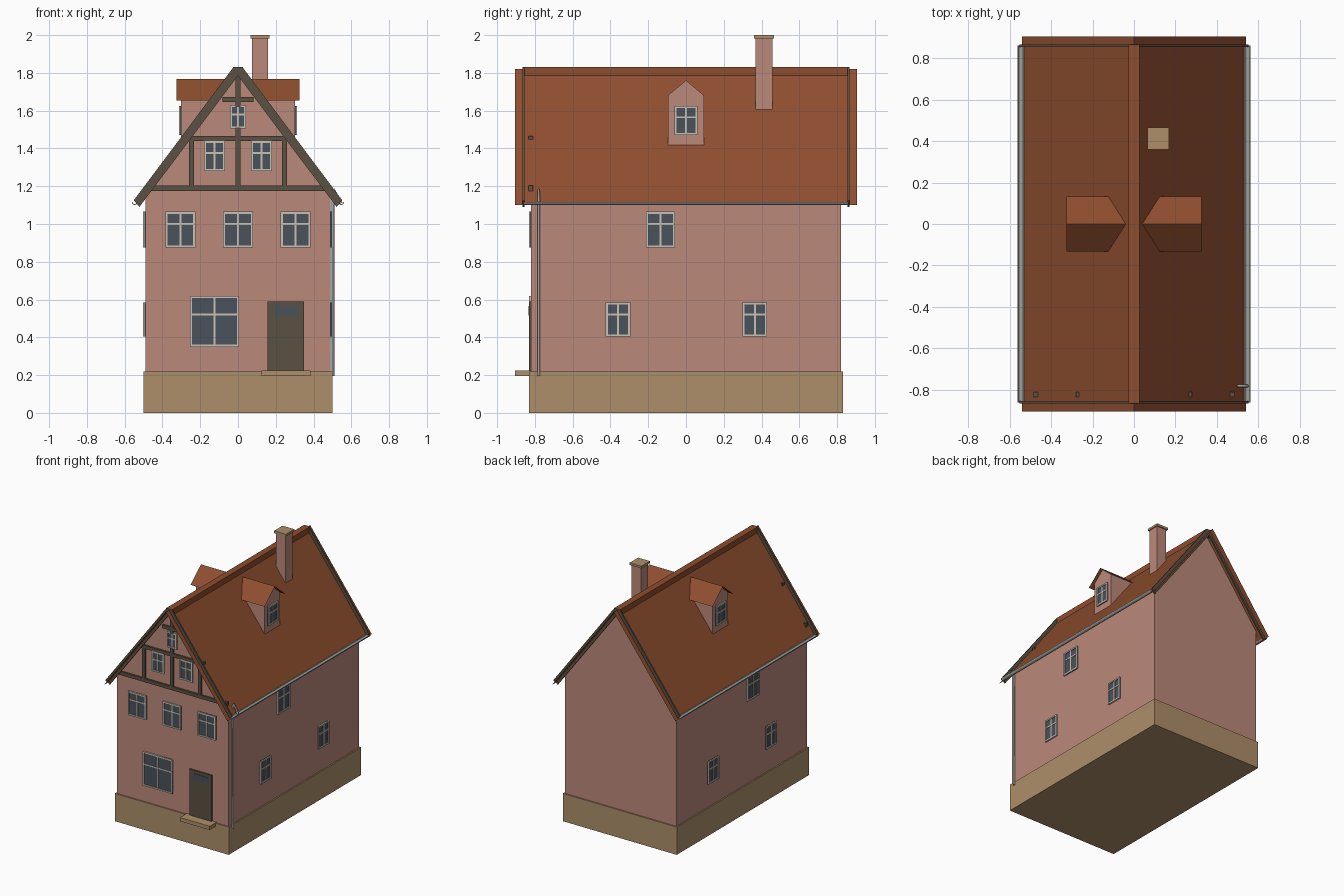
import bpy, bmesh, math
from mathutils import Matrix, Vector

if "Cube" in bpy.data.objects:
    bpy.data.objects.remove(bpy.data.objects["Cube"])


def material(name, rgb):
    m = bpy.data.materials.new(name)
    m.diffuse_color = (*rgb, 1)
    m.use_nodes = True
    m.node_tree.nodes["Principled BSDF"].inputs["Base Color"].default_value = m.diffuse_color
    return m


PLASTER = material("plaster", (0.50, 0.25, 0.195))
STONE = material("stone", (0.42, 0.275, 0.145))
TILE = material("tile", (0.27, 0.075, 0.028))
TIMBER = material("timber", (0.105, 0.082, 0.054))
GLASS = material("glass", (0.067, 0.084, 0.107))
FRAME = material("frame", (0.58, 0.54, 0.46))
ZINC = material("zinc", (0.36, 0.36, 0.35))

APEX, SLOPE = 1.82, 4 / 3


def roof_z(x):
    return APEX - SLOPE * abs(x)


def finish(name, bm, mats):
    me = bpy.data.meshes.new(name)
    bm.to_mesh(me)
    bm.free()
    for m in mats:
        me.materials.append(m)
    ob = bpy.data.objects.new(name, me)
    bpy.context.collection.objects.link(ob)
    return ob


def boxes(name, parts, mats):
    """parts: (low corner, high corner, material index)"""
    bm = bmesh.new()
    for lo, hi, mi in parts:
        a = Vector([min(p) for p in zip(lo, hi)])
        b = Vector([max(p) for p in zip(lo, hi)])
        mat = Matrix.Translation((a + b) / 2) @ Matrix.Diagonal((*(b - a), 1))
        old = set(bm.faces)
        bmesh.ops.create_cube(bm, size=1, matrix=mat)
        for f in set(bm.faces) - old:
            f.material_index = mi
    return finish(name, bm, mats)


def prism(name, profile, axis, a, b, mat, solid=True):
    """extrude a 2D profile along x (profile y,z) or y (profile x,z)"""
    def pt(p, t):
        return (t, p[0], p[1]) if axis == "x" else (p[0], t, p[1])
    bm = bmesh.new()
    A = [bm.verts.new(pt(p, a)) for p in profile]
    B = [bm.verts.new(pt(p, b)) for p in profile]
    n = len(profile)
    for i in range(n if solid else n - 1):
        j = (i + 1) % n
        bm.faces.new((A[i], A[j], B[j], B[i]))
    if solid:
        bm.faces.new(A)
        bm.faces.new(B)
        bmesh.ops.recalc_face_normals(bm, faces=bm.faces)
    return finish(name, bm, [mat])


def window(name, place, u, w, z0, z1, bar, depth=0.012):
    """framed four-pane window; place(u, d, z) maps onto a wall"""
    l, r, t = u - w / 2, u + w / 2, 0.011
    parts = [((l, r), (z0, z1), 0.5, 1)]
    parts += [((a, a + t), (z0, z1), 1, 0) for a in (l, r - t)]
    parts += [((l, r), (a, a + t), 1, 0) for a in (z0, z1 - t)]
    parts += [((u - 0.005, u + 0.005), (z0, z1), 0.8, 0),
              ((l, r), (bar - 0.005, bar + 0.005), 0.8, 0)]
    boxes(name, [(place(us[0], -0.01, zs[0]), place(us[1], depth * d, zs[1]), m)
                 for us, zs, d, m in parts], [FRAME, GLASS])


def front(u, d, z):
    return (u, -0.82 - d, z)


# Plinth, walls, step and door
boxes("plinth", [((-0.5, -0.83, 0), (0.5, 0.83, 0.22), 0)], [STONE])
e = roof_z(0.49) - 0.006
prism("walls", [(-0.49, 0.22), (0.49, 0.22), (0.49, e), (0, APEX - 0.006), (-0.49, e)],
      "y", -0.82, 0.82, PLASTER)
boxes("door_step", [((0.125, -0.905, 0.195), (0.385, -0.82, 0.225), 0)], [STONE])
boxes("door", [(front(0.155, -0.01, 0.22), front(0.35, 0.012, 0.59), 0),
               (front(0.19, 0, 0.515), front(0.32, 0.015, 0.565), 1)], [TIMBER, GLASS])

# Front windows
window("shop_window", front, -0.125, 0.26, 0.35, 0.62, 0.52)
for i, x in enumerate((-0.305, 0, 0.305)):
    window(f"upper_window_{i}", front, x, 0.158, 0.875, 1.065, 1.0)
for i, x in enumerate((-0.125, 0.125)):
    window(f"gable_window_{i}", front, x, 0.112, 1.28, 1.44, 1.375)
window("attic_window", front, 0, 0.085, 1.505, 1.63, 1.58)

# Half-timbering on the front gable
beams = [(-0.485, 0.485, 1.175, 1.203), (-0.28, 0.28, 1.44, 1.466), (-0.082, 0.082, 1.645, 1.672),
         (-0.013, 0.013, 1.2, 1.51), (-0.013, 0.013, 1.62, 1.785)]
beams += [(x - 0.013, x + 0.013, 1.2, 1.45) for x in (-0.247, 0.247)]
boxes("gable_timbers", [(front(a, -0.01, c), front(b, 0.014, d), 0) for a, b, c, d in beams], [TIMBER])

# Roof sheet and ridge
prism("roof", [(-0.54, roof_z(0.54)), (0, APEX), (0.54, roof_z(0.54))], "y", -0.905, 0.905, TILE, False)
boxes("ridge", [((-0.026, -0.86, 1.785), (0.026, 0.86, 1.83), 0)], [TILE])

for s, side in ((-1, "left"), (1, "right")):
    # Verge boards straddling the roof sheet
    for y, end in ((-0.86, "front"), (0.86, "back")):
        board = [(0, 1.83), (0.024, 1.83), (0.552, 1.125), (0.522, 1.09), (0, 1.785)]
        prism(f"verge_board_{side}_{end}", [(s * x, z) for x, z in board],
              "y", y - 0.006, y + 0.006, TIMBER)

    # Half-round gutter
    arc = [(r * math.cos(a), r * math.sin(a)) for r, rng in ((0.016, range(9)), (0.012, range(8, -1, -1)))
           for a in [math.pi + math.pi * k / 8 for k in rng]]
    prism(f"gutter_{side}", [(s * (0.546 + x), 1.117 + z) for x, z in arc], "y", -0.86, 0.86, ZINC)

    # Side windows
    def wall(u, d, z, s=s):
        return (s * (0.49 + d), u, z)
    window(f"{side}_upper_window", wall, -0.135, 0.152, 0.875, 1.065, 1.0)
    for i, y in enumerate((-0.36, 0.365)):
        window(f"{side}_lower_window_{i}", wall, y, 0.13, 0.405, 0.585, 0.52)

    # Dormer
    prism(f"dormer_{side}", [(-0.096, 1.41), (0.096, 1.41), (0.096, 1.68), (0, 1.76), (-0.096, 1.68)],
          "x", s * 0.06, s * 0.302, PLASTER)
    dr = prism(f"dormer_roof_{side}", [(-0.132, 1.655), (0, 1.767), (0.132, 1.655)],
               "x", s * 0.035, s * 0.325, TILE, False)
    for v in dr.data.vertices:
        if abs(v.co.x) < 0.1 and v.co.z < 1.7:
            v.co.x = s * 0.12

    def dormer_wall(u, d, z, s=s):
        return (s * (0.302 + d), u, z)
    window(f"dormer_window_{side}", dormer_wall, 0, 0.122, 1.47, 1.625, 1.565, 0.01)

# Chimney
boxes("chimney", [((0.075, 0.368, 1.5), (0.16, 0.457, 1.985), 0)], [PLASTER])
boxes("chimney_cap", [((0.065, 0.36, 1.982), (0.168, 0.466, 2.0), 0)], [STONE])

# Downpipe at the front right corner
cu = bpy.data.curves.new("downpipe", "CURVE")
cu.dimensions = "3D"
cu.bevel_depth, cu.bevel_resolution, cu.use_fill_caps = 0.008, 1, True
sp = cu.splines.new("POLY")
path = [(0.503, 0.195), (0.503, 1.165), (0.51, 1.18), (0.546, 1.11)]
sp.points.add(len(path) - 1)
for p, (x, z) in zip(sp.points, path):
    p.co = (x, -0.78, z, 1)
cu.materials.append(ZINC)
bpy.context.collection.objects.link(bpy.data.objects.new("downpipe", cu))
